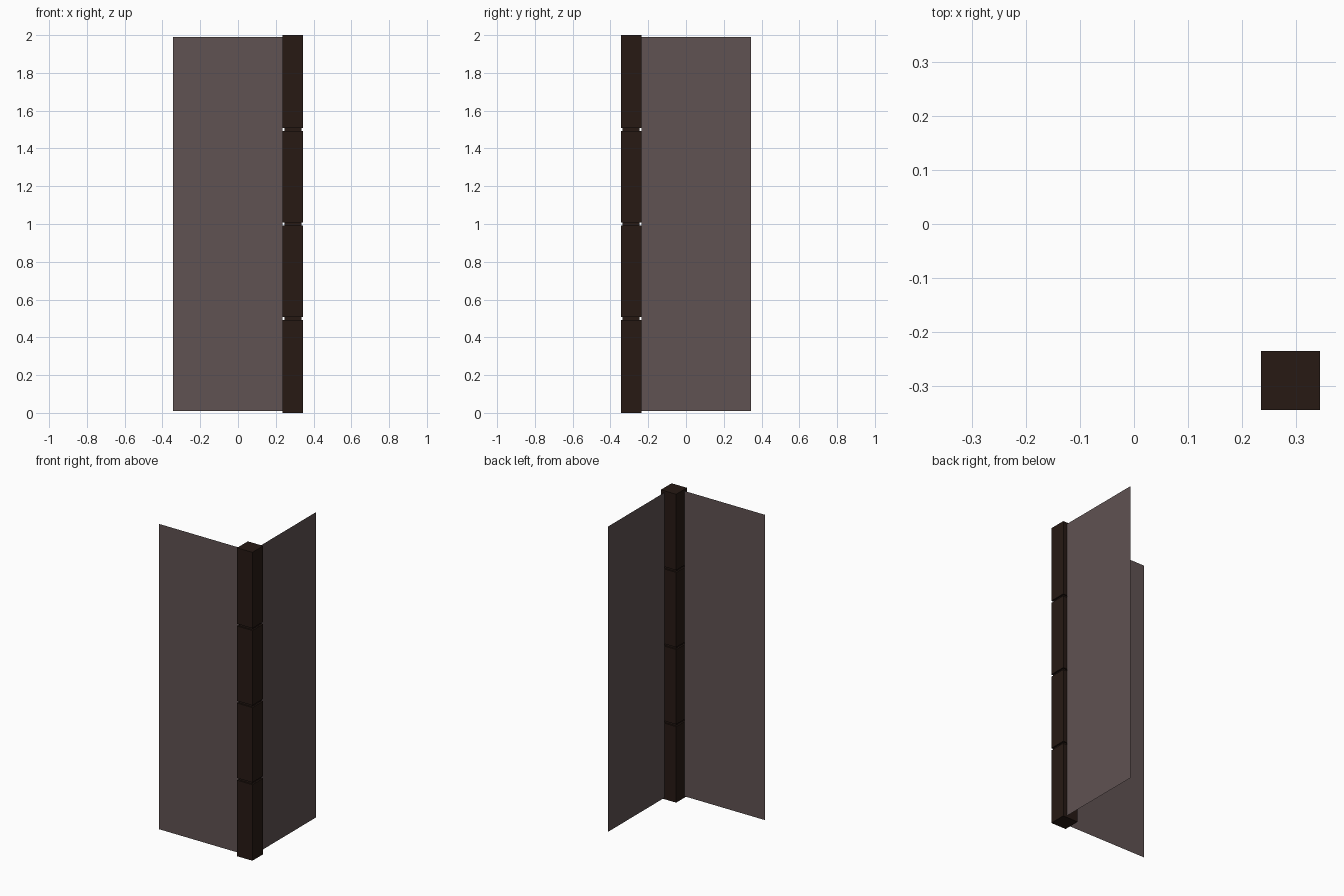
import bpy, bmesh
from math import radians
from mathutils import Matrix, Vector

if "Cube" in bpy.data.objects:
    bpy.data.objects.remove(bpy.data.objects["Cube"])


def material(name, rgb):
    mat = bpy.data.materials.new(name)
    mat.diffuse_color = (*rgb, 1.0)
    mat.use_nodes = True
    mat.node_tree.nodes["Principled BSDF"].inputs["Base Color"].default_value = mat.diffuse_color
    return mat


DARK = material("dark_wood", (0.020, 0.010, 0.007))
PANEL = material("brown_panel", (0.115, 0.085, 0.085))

POST, WIDTH = 0.29, 0.11          # post centre offset and width
INNER, OUTER = 0.235, 0.345       # panel ends
PLANE = 0.318                     # panel offset from the centre
GAP, SEGMENTS = 0.014, 4


def add_object(name, bm, mat):
    mesh = bpy.data.meshes.new(name)
    bm.to_mesh(mesh)
    bm.free()
    mesh.materials.append(mat)
    obj = bpy.data.objects.new(name, mesh)
    bpy.context.collection.objects.link(obj)
    return obj


def post_box(name, width, z0, z1):
    bm = bmesh.new()
    size = Matrix.Diagonal((width, width, z1 - z0, 1))
    place = Matrix.Translation((POST, -POST, (z0 + z1) / 2))
    bmesh.ops.create_cube(bm, size=1, matrix=place @ size)
    return add_object(name, bm, DARK)


def panel(name, start, end):
    # Upright single-sheet panel between two floor points
    bm = bmesh.new()
    corners = [(*start, 0.01), (*end, 0.01), (*end, 1.99), (*start, 1.99)]
    bm.faces.new([bm.verts.new(c) for c in corners])
    return add_object(name, bm, PANEL)


# Corner post: four stacked blocks separated by narrow grooves
step = 2.0 / SEGMENTS
for i in range(SEGMENTS):
    low = i * step + (GAP / 2 if i > 0 else 0)
    high = (i + 1) * step - (GAP / 2 if i < SEGMENTS - 1 else 0)
    post_box(f"post_block_{i + 1}", WIDTH, low, high)

# Slightly recessed necks in the grooves
for i in range(1, SEGMENTS):
    post_box(f"post_neck_{i}", WIDTH - 0.02, i * step - GAP / 2, i * step + GAP / 2)

# Two wall sheets meeting at the post
panel("front_panel", (-OUTER, -PLANE), (INNER, -PLANE))
panel("side_panel", (PLANE, -INNER), (PLANE, OUTER))
